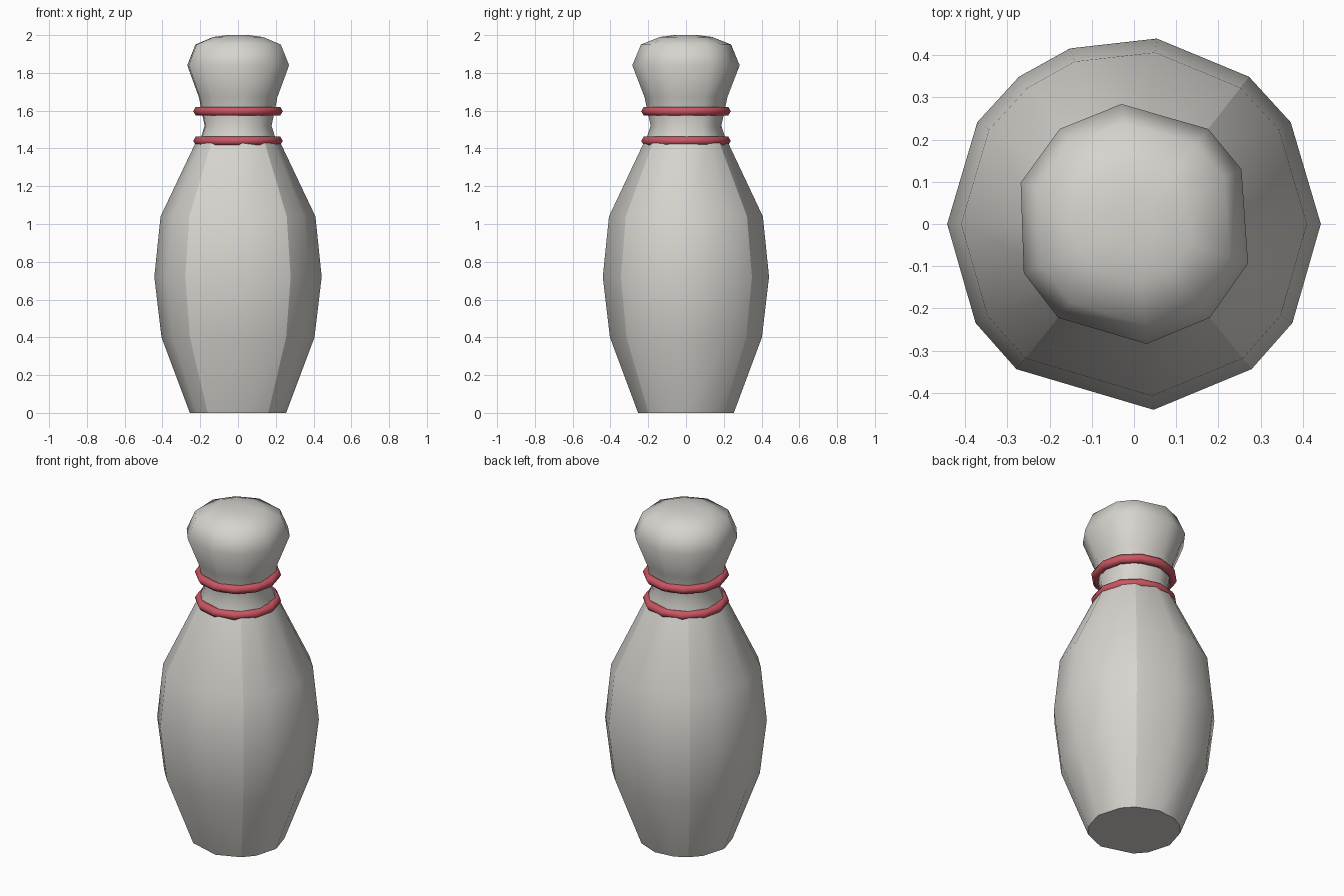
import bpy, bmesh
from math import radians, sin, cos

cube = bpy.data.objects.get("Cube")
if cube:
    bpy.data.objects.remove(cube)


def make_material(name, rgb):
    mat = bpy.data.materials.new(name)
    mat.use_nodes = True
    mat.diffuse_color = (*rgb, 1)
    mat.node_tree.nodes["Principled BSDF"].inputs["Base Color"].default_value = (*rgb, 1)
    return mat


white = make_material("warm white", (0.68, 0.66, 0.62))
red = make_material("stripe red", (0.60, 0.09, 0.12))


def turned(name, profile, angles, seams, mat, cap_bottom=False, cap_top=False, closed=False):
    """Turn a (radius, height) profile around z at the given angles; seams stay sharp."""
    bm = bmesh.new()
    rings = [[bm.verts.new((r * cos(radians(a)), r * sin(radians(a)), z)) for a in angles]
             for r, z in profile]
    count = len(angles)
    pairs = list(zip(rings, rings[1:]))
    if closed:
        pairs.append((rings[-1], rings[0]))
    for low, high in pairs:
        for i in range(count):
            j = (i + 1) % count
            bm.faces.new((low[i], low[j], high[j], high[i]))
    if cap_bottom:
        bm.faces.new(rings[0][::-1])
    if cap_top:
        bm.faces.new(rings[-1])
    for face in bm.faces:
        face.smooth = True
    # Sharp panel seams and base rim
    for low, high in pairs:
        for i, a in enumerate(angles):
            if a in seams:
                bm.edges.get((low[i], high[i])).smooth = False
    if cap_bottom:
        for i in range(count):
            bm.edges.get((rings[0][i], rings[0][i - 1])).smooth = False
    bmesh.ops.recalc_face_normals(bm, faces=bm.faces)
    mesh = bpy.data.meshes.new(name)
    bm.to_mesh(mesh)
    bm.free()
    mesh.materials.append(mat)
    obj = bpy.data.objects.new(name, mesh)
    bpy.context.collection.objects.link(obj)
    return obj


seams = (52, 128, 231, 309)

# Belly: wide barrel tapering to the foot and the neck
belly_profile = [(0.255, 0), (0.405, 0.4), (0.443, 0.72), (0.41, 1.04), (0.22, 1.44)]
belly_angles = (0, 33, 52, 83, 110, 128, 147, 180, 212, 231, 276, 309, 328)
turned("pin_belly", belly_profile, belly_angles, seams, white, cap_bottom=True)

# Neck and rounded head
head_profile = [(0.218, 1.43), (0.188, 1.52), (0.208, 1.61), (0.22, 1.67),
                (0.286, 1.84), (0.24, 1.95), (0.14, 1.99), (0.06, 2.0)]
head_angles = (27, 52, 96, 128, 160, 204, 231, 276, 309, 341)
turned("pin_head", head_profile, head_angles, (), white, cap_top=True)

# Two raised bands around the neck
for name, height in (("lower_band", 1.44), ("upper_band", 1.597)):
    section = [(0.211 + 0.026 * cos(radians(a)), height + 0.026 * sin(radians(a)))
               for a in range(0, 360, 60)]
    turned(name, section, range(0, 360, 30), (), red, closed=True)
